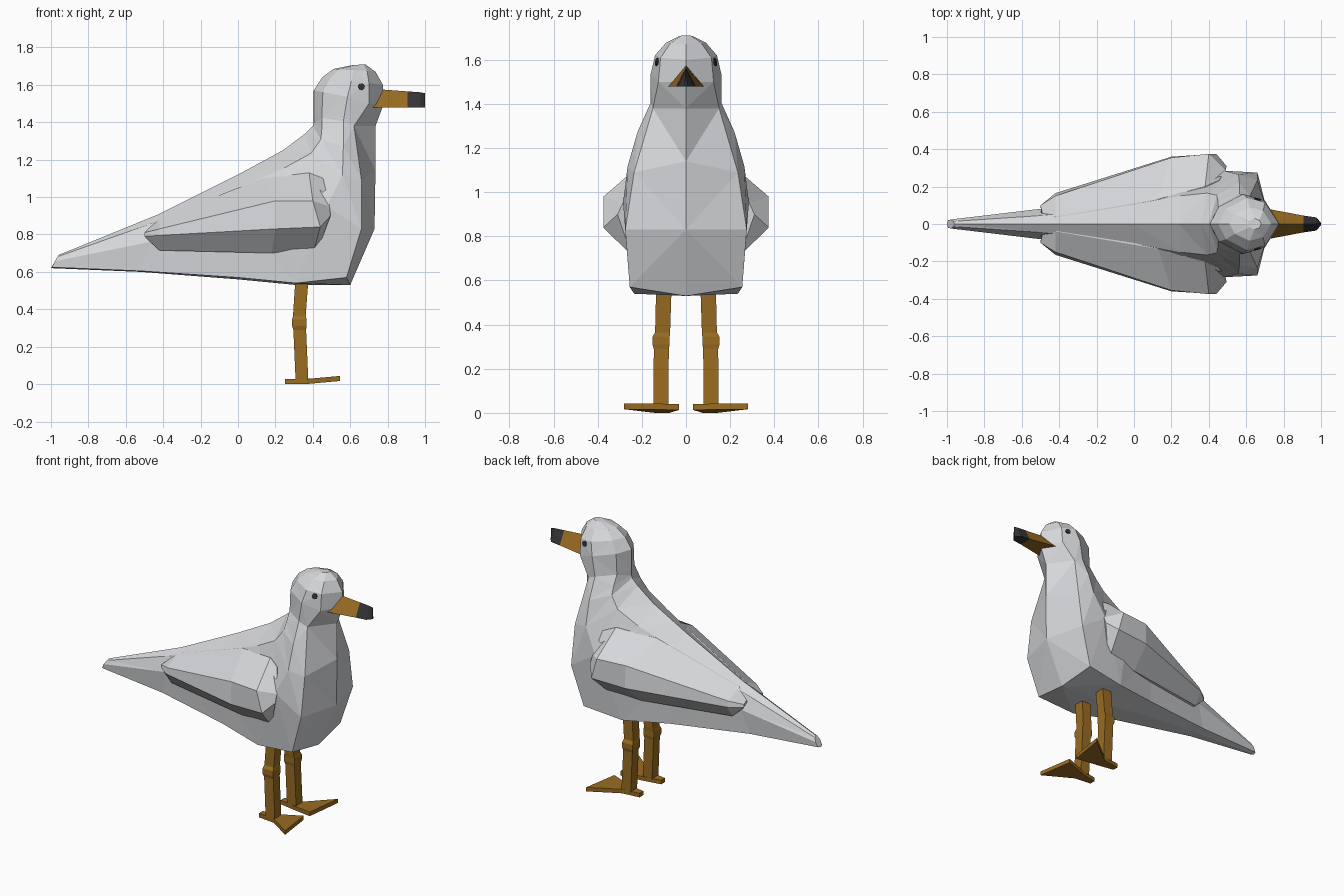
import bpy, bmesh, math
from mathutils import Vector
from mathutils.bvhtree import BVHTree

if "Cube" in bpy.data.objects:
    bpy.data.objects.remove(bpy.data.objects["Cube"])


def material(name, rgb):
    m = bpy.data.materials.new(name)
    m.diffuse_color = (*rgb, 1)
    m.use_nodes = True
    m.node_tree.nodes["Principled BSDF"].inputs["Base Color"].default_value = m.diffuse_color
    return m


PLUMAGE = material("pale grey", (0.67, 0.68, 0.70))
ORANGE = material("ochre", (0.32, 0.15, 0.016))
DARK = material("charcoal", (0.035, 0.035, 0.037))


def finish(name, bm, *mats):
    bmesh.ops.recalc_face_normals(bm, faces=bm.faces)
    me = bpy.data.meshes.new(name)
    bm.to_mesh(me)
    bm.free()
    for m in mats:
        me.materials.append(m)
    ob = bpy.data.objects.new(name, me)
    bpy.context.collection.objects.link(ob)
    return ob


def loft(rings):
    """Skin a list of equal-length closed rings and cap both ends."""
    bm = bmesh.new()
    vs = [[bm.verts.new(p) for p in r] for r in rings]
    n = len(vs[0])
    for a, b in zip(vs, vs[1:]):
        for i in range(n):
            j = (i + 1) % n
            bm.faces.new((a[i], a[j], b[j], b[i]))
    bm.faces.new(vs[0])
    bm.faces.new(vs[-1])
    return bm


# Body, neck and head: rings from tail to crown
# (back x, z), (belly x, z), (breast corner x, y, z), side half width
SECTIONS = [
    ((-0.96, 0.69), (-1.00, 0.62), (-0.995, 0.02, 0.625), 0.024),
    ((-0.42, 0.91), (-0.52, 0.60), (-0.52, 0.065, 0.605), 0.085),
    ((0.00, 1.12), (0.00, 0.56), (0.00, 0.16, 0.57), 0.18),
    ((0.24, 1.25), (0.31, 0.53), (0.31, 0.235, 0.54), 0.26),
    ((0.36, 1.34), (0.60, 0.53), (0.58, 0.255, 0.57), 0.285),
    ((0.40, 1.38), (0.73, 0.83), (0.66, 0.275, 0.83), 0.265),
    ((0.405, 1.395), (0.735, 1.14), (0.66, 0.235, 1.09), 0.22),
    ((0.405, 1.43), (0.735, 1.38), (0.62, 0.15, 1.38), 0.16),
    ((0.405, 1.57), (0.78, 1.50), (0.70, 0.125, 1.50), 0.16),
    ((0.45, 1.64), (0.775, 1.60), (0.70, 0.115, 1.61), 0.14),
    ((0.51, 1.685), (0.735, 1.67), (0.69, 0.07, 1.675), 0.09),
    ((0.61, 1.705), (0.68, 1.71), (0.67, 0.02, 1.71), 0.03),
]


def body_ring(b, f, corner, w):
    back, front = Vector((b[0], 0, b[1])), Vector((f[0], 0, f[1]))
    half = [back.lerp(front, t) + Vector((0, y, 0)) for t, y in ((0.13, 0.58 * w), (0.48, w))]
    half.append(Vector(corner))
    return [back] + half + [front] + [Vector((p.x, -p.y, p.z)) for p in reversed(half)]


bm = loft([body_ring(*s) for s in SECTIONS])
bmesh.ops.triangulate(bm, faces=bm.faces)
tree = BVHTree.FromBMesh(bm)
finish("body", bm, PLUMAGE)


def skin_y(x, z):
    """Half width of the body surface at a side-view point."""
    hit = tree.ray_cast(Vector((x, 1, z)), Vector((0, -1, 0)))[0]
    return hit.y if hit else 0.05


# Wing stations: (x, y, z) of top edge, upper bulge, lower bulge, bottom edge
# y = None lies flush on the body
WING = [
    ((-0.49, None, 0.82), (-0.50, 0.10, 0.81), (-0.50, 0.10, 0.79), (-0.48, None, 0.77)),
    ((-0.42, None, 0.885), (-0.42, 0.15, 0.83), (-0.42, 0.165, 0.795), (-0.42, 0.11, 0.715)),
    ((0.13, None, 1.10), (0.20, 0.355, 0.98), (0.20, 0.36, 0.83), (0.18, None, 0.70)),
    ((0.38, None, 1.13), (0.40, 0.375, 0.98), (0.44, 0.375, 0.84), (0.41, None, 0.73)),
    ((0.455, None, 1.10), (0.49, None, 0.95), (0.495, 0.31, 0.90), (0.45, None, 0.78)),
]

# Leg stations from hip to foot: x, y, z, half width
LEG = [
    (0.343, 0.100, 0.58, 0.035), (0.328, 0.106, 0.365, 0.034),
    (0.328, 0.113, 0.345, 0.039), (0.328, 0.113, 0.31, 0.039),
    (0.330, 0.112, 0.29, 0.034), (0.342, 0.113, 0.02, 0.034),
]
FOOT = [(0.25, 0.095), (0.36, 0.075), (0.51, 0.032), (0.545, 0.28), (0.37, 0.15), (0.25, 0.135)]

for side, s in (("left", 1), ("right", -1)):
    # Folded wing blending into the flank
    rings = []
    for station in WING:
        pts = [(x, skin_y(x, z) + 0.003 if y is None else y, z) for x, y, z in station]
        pts += [(x, y - 0.07, z) for x, y, z in (pts[3], pts[0])]
        rings.append([(x, s * y, z) for x, y, z in pts])
    finish(side + "_wing", loft(rings), PLUMAGE)

    # Leg with a thicker knee
    rings = [[(x - w, s * (y - w), z), (x + w, s * (y - w), z),
              (x + w, s * (y + w), z), (x - w, s * (y + w), z)] for x, y, z, w in LEG]
    finish(side + "_leg", loft(rings), ORANGE)

    # Webbed foot, rising slightly toward the toes
    def lift(x):
        return max(0, x - 0.36) * 0.09
    finish(side + "_foot", loft([[(x, s * y, lift(x)) for x, y in FOOT],
                                 [(x, s * y, 0.027 + lift(x)) for x, y in FOOT]]), ORANGE)

    # Eye: small disc laid on the head surface
    hit, normal, _, _ = tree.ray_cast(Vector((0.66, s, 1.59)), Vector((0, -s, 0)))
    if normal.y * s < 0:
        normal = -normal
    bm = bmesh.new()
    bmesh.ops.create_cone(bm, cap_ends=True, segments=8, radius1=0.018, radius2=0.018, depth=0.008)
    rot = normal.to_track_quat('Z', 'Y').to_matrix()
    bmesh.ops.rotate(bm, matrix=rot, verts=bm.verts)
    bmesh.ops.translate(bm, vec=hit + normal * 0.002, verts=bm.verts)
    finish(side + "_eye", bm, DARK)

# Beak: triangular section, dark tip chosen by position
BEAK = [(0.72, 0.08, 1.575), (0.905, 0.045, 1.565), (0.975, 0.035, 1.56), (1.0, 0.006, 1.555)]
bm = loft([[(x, -w, 1.48), (x, w, 1.48), (x + (0.05 if x < 0.8 else 0), 0, top)]
           for x, w, top in BEAK])
for f in bm.faces:
    f.material_index = 1 if f.calc_center_median().x > 0.9 else 0
finish("beak", bm, ORANGE, DARK)
